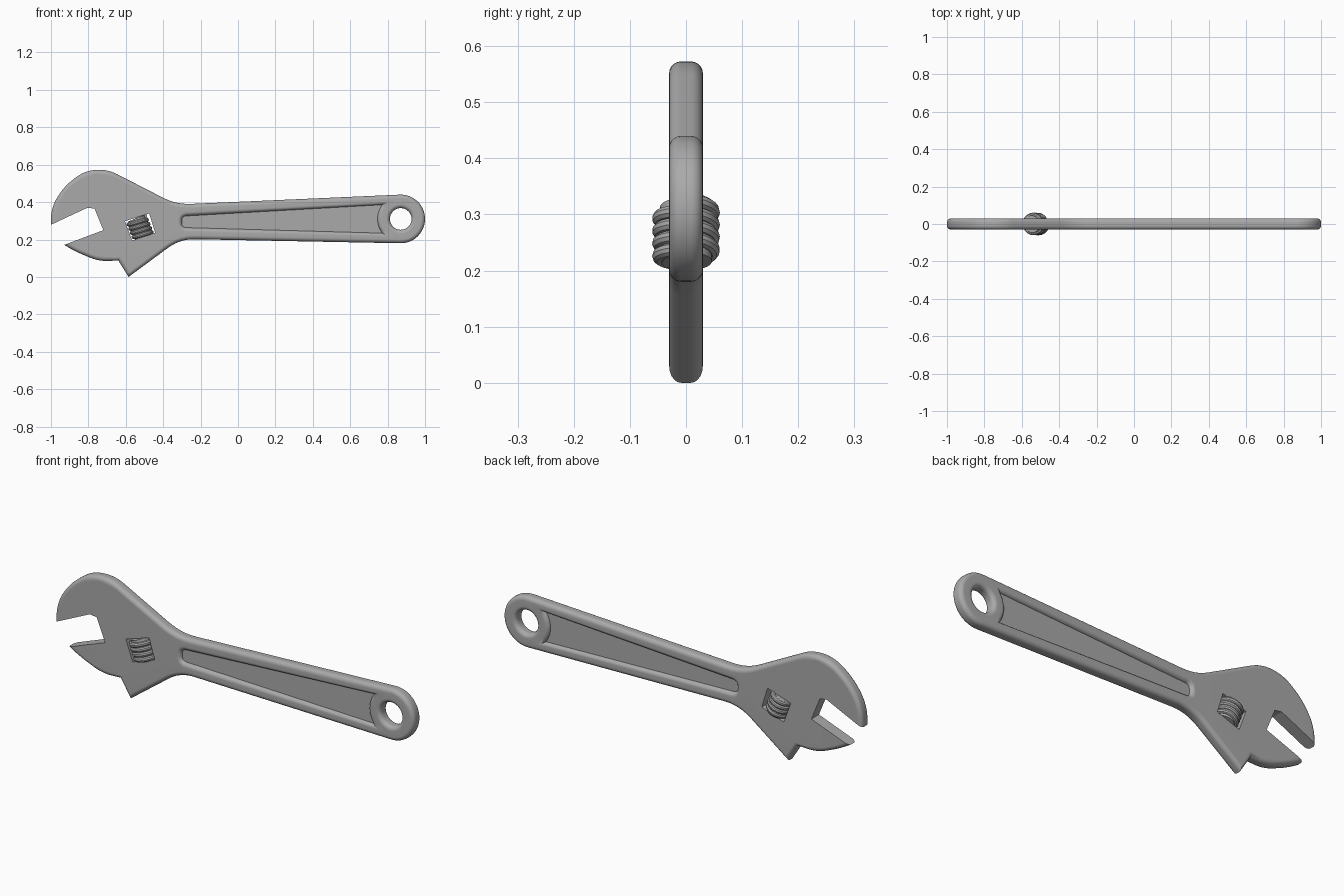
import bpy, bmesh, math
from mathutils import Vector

cube = bpy.data.objects.get("Cube")
if cube:
    bpy.data.objects.remove(cube, do_unlink=True)

steel = bpy.data.materials.new("grey_steel")
steel.use_nodes = True
GREY = (0.4, 0.4, 0.4, 1)
steel.diffuse_color = GREY
steel.node_tree.nodes["Principled BSDF"].inputs["Base Color"].default_value = GREY


def arc(cx, cz, r, start, end, steps):
    """Points on an arc, angles in degrees."""
    angles = [math.radians(start + (end - start) * i / steps) for i in range(steps + 1)]
    return [Vector((cx + r * math.cos(a), cz + r * math.sin(a))) for a in angles]


def rounded(corners, steps=6):
    """Path through (x, z, cut) corners, each cut replaced by a smooth bend."""
    path, n = [], len(corners)
    for i, (x, z, cut) in enumerate(corners):
        p = Vector((x, z))
        if not cut:
            path.append(p)
            continue
        before = Vector(corners[i - 1][:2])
        after = Vector(corners[(i + 1) % n][:2])
        a = p + (before - p).normalized() * cut
        b = p + (after - p).normalized() * cut
        for k in range(steps + 1):
            t = k / steps
            path.append(a * (1 - t) ** 2 + p * 2 * t * (1 - t) + b * t * t)
    return path


def counterclockwise(path):
    area = sum(path[i - 1].cross(path[i]) for i in range(len(path)))
    return path if area > 0 else path[::-1]


def inset(path, d):
    """Move a closed counterclockwise path inward by d."""
    out = []
    for i, p in enumerate(path):
        u = (p - path[i - 1]).normalized()
        v = (path[(i + 1) % len(path)] - p).normalized()
        nu, nv = Vector((-u.y, u.x)), Vector((-v.y, v.x))
        m = (nu + nv).normalized()
        out.append(p + m * d / max(m.dot(nu), 0.6))
    return out


def make_object(name, bm):
    bmesh.ops.recalc_face_normals(bm, faces=bm.faces)
    mesh = bpy.data.meshes.new(name)
    bm.to_mesh(mesh)
    bm.free()
    mesh.materials.append(steel)
    ob = bpy.data.objects.new(name, mesh)
    bpy.context.collection.objects.link(ob)
    return ob


def plate(name, outline, levels, holes=()):
    """Loft an outline with holes through (inset, y) levels and cap both ends."""
    bm = bmesh.new()
    caps = ([], [])
    for path, sign in [(outline, 1)] + [(h, -1) for h in holes]:
        path = counterclockwise(path)
        rings = [[bm.verts.new((p.x, y, p.y)) for p in inset(path, sign * d)]
                 for d, y in levels]
        n = len(path)
        for low, high in zip(rings, rings[1:]):
            for i in range(n):
                j = (i + 1) % n
                bm.faces.new((low[i], low[j], high[j], high[i]))
        for cap, ring in zip(caps, (rings[0], rings[-1])):
            cap += [bm.edges.get((ring[i - 1], ring[i])) for i in range(n)]
    for cap, side in zip(caps, (-1, 1)):
        bmesh.ops.triangle_fill(bm, edges=cap, use_beauty=True, normal=(0, side, 0))
    return make_object(name, bm)


def activate(ob):
    bpy.ops.object.select_all(action='DESELECT')
    ob.select_set(True)
    bpy.context.view_layer.objects.active = ob


def cut(ob, cutter):
    mod = ob.modifiers.new("cut", 'BOOLEAN')
    mod.object = cutter
    mod.operation = 'DIFFERENCE'
    mod.solver = 'EXACT'
    activate(ob)
    bpy.ops.object.modifier_apply(modifier=mod.name)
    bpy.data.objects.remove(cutter, do_unlink=True)


def smooth(ob):
    activate(ob)
    bpy.ops.object.shade_smooth_by_angle(angle=math.radians(32))
    mod = ob.modifiers.new("even_shading", 'WEIGHTED_NORMAL')
    mod.keep_sharp = True


# Body outline: jaw back, neck, eye end, underside, lower jaw
EYE_X, EYE_Z = 0.87, 0.31
upper = [(-1, 0.25, 0), (-1, 0.37, 0.065), (-0.93, 0.485, 0.065),
         (-0.82, 0.567, 0.055), (-0.7, 0.577, 0.06), (-0.33, 0.387, 0.08)]
eye_end = [(p.x, p.y, 0) for p in arc(EYE_X, EYE_Z, 0.13, 92, -92, 32)]
lower = [(-0.31, 0.203, 0.08), (-0.585, 0, 0), (-0.64, 0.088, 0),
         (-0.74, 0.083, 0.05), (-0.87, 0.135, 0.06), (-0.96, 0.19, 0)]
outline = rounded(upper + eye_end + lower)

# Openings in the handle: hanging hole and long recess
eye_hole = arc(EYE_X, EYE_Z, 0.058, 0, 348.75, 31)
recess_end = [(p.x, p.y, 0) for p in arc(EYE_X, EYE_Z, 0.125, 143, 217, 14)]
recess = rounded([(-0.3, 0.265, 0.024), (-0.3, 0.324, 0.024)] + recess_end)

# Rounded edge section through the thickness
HALF, EDGE, STEPS = 0.03, 0.021, 5
quarter = [(EDGE * (1 - math.cos(a)), HALF - EDGE + EDGE * math.sin(a))
           for a in (math.pi / 2 * i / STEPS for i in range(STEPS + 1))]
section = [(d, -y) for d, y in reversed(quarter)] + quarter
body = plate("wrench_body", outline, section, [eye_hole, recess])

# Cut the jaw opening and the window for the adjusting screw
through = [(0, -0.1), (0, 0.1)]
mouth = [(-1.1, 0.107), (-0.72, 0.25), (-0.767, 0.365), (-0.805, 0.37), (-1.1, 0.232)]
window = [(-0.604, 0.298), (-0.475, 0.34), (-0.443, 0.236), (-0.566, 0.194)]
for name, corners in (("mouth_cutter", mouth), ("window_cutter", window)):
    cut(body, plate(name, [Vector(c) for c in corners], through))
smooth(body)

# Thin web that floors the recess on both faces
web = plate("handle_web", recess, [(-0.008, -0.013), (-0.008, 0.013)])
smooth(web)

# Adjusting screw: core and helical thread
SCREW = Vector((-0.525, 0, 0.265))
TILT = (0, -0.37, 0)
bm = bmesh.new()
bmesh.ops.create_cone(bm, cap_ends=True, segments=32, radius1=0.046, radius2=0.046, depth=0.104)
core = make_object("screw_core", bm)

TURNS, PER_TURN, PITCH = 4, 28, 0.024
count = TURNS * PER_TURN + 1
curve = bpy.data.curves.new("screw_thread", 'CURVE')
curve.dimensions = '3D'
curve.bevel_depth = 0.0125
curve.bevel_resolution = 3
curve.use_fill_caps = True
spline = curve.splines.new('POLY')
spline.points.add(count - 1)
for i, point in enumerate(spline.points):
    turn = i / PER_TURN
    a = turn * math.tau
    point.co = (0.048 * math.cos(a), 0.048 * math.sin(a), PITCH * (TURNS / 2 - turn), 1)
curve.materials.append(steel)
thread = bpy.data.objects.new("screw_thread", curve)
bpy.context.collection.objects.link(thread)
activate(thread)
bpy.ops.object.convert(target='MESH')
thread = bpy.context.view_layer.objects.active

for part in (core, thread):
    part.location = SCREW
    part.rotation_euler = TILT
    smooth(part)
